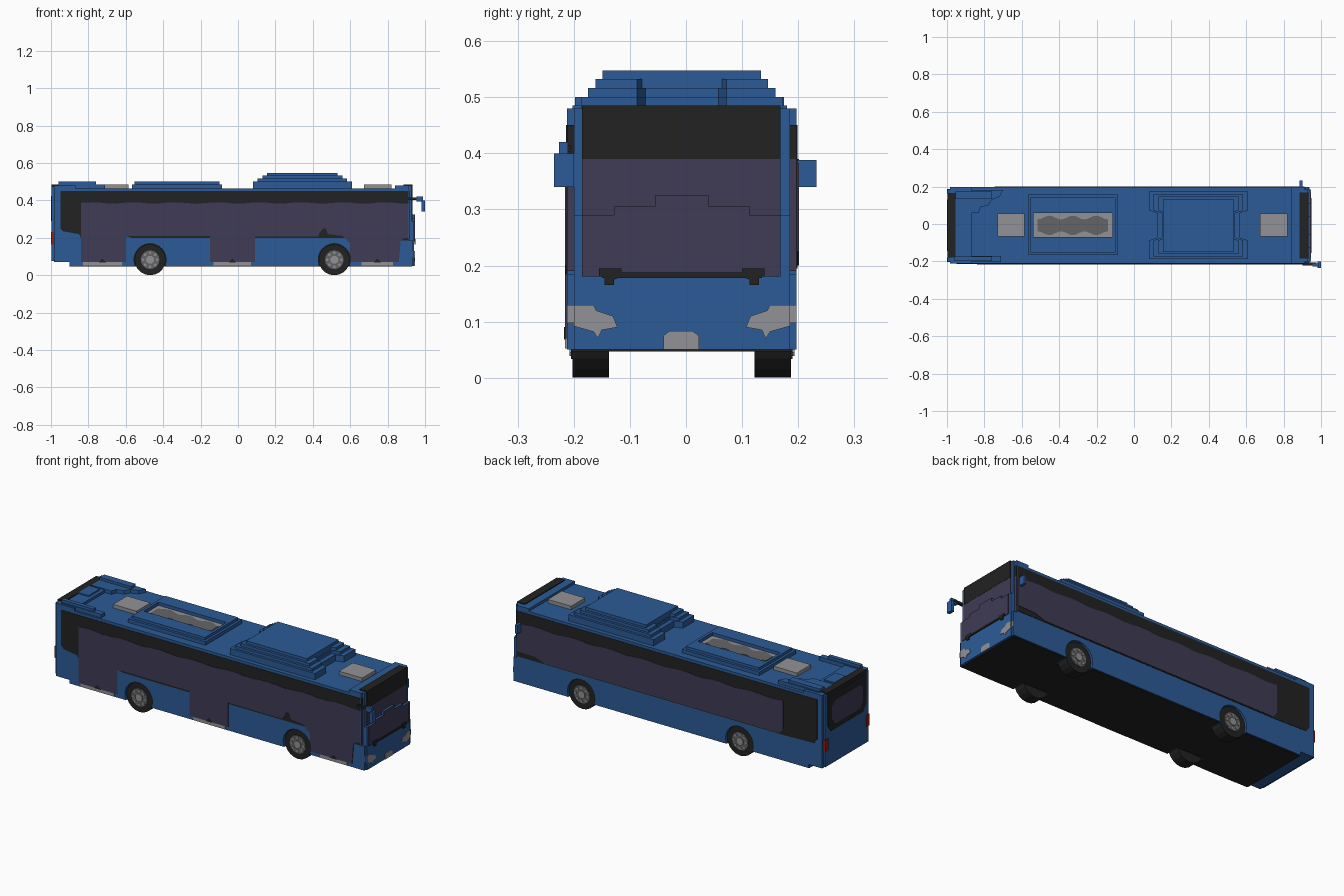
import bpy, bmesh, math
from mathutils import Vector

if "Cube" in bpy.data.objects:
    bpy.data.objects.remove(bpy.data.objects["Cube"])

YC = -0.0075                       # centre line of the bus
Y0, Y1 = -0.212, 0.197             # side walls


def material(name, rgb):
    m = bpy.data.materials.new(name)
    m.use_nodes = True
    m.diffuse_color = (*rgb, 1)
    b = m.node_tree.nodes["Principled BSDF"]
    b.inputs["Base Color"].default_value = (*rgb, 1)
    b.inputs["Roughness"].default_value = 0.8
    return m


BLUE = material("blue paint", (0.025, 0.105, 0.31))
BLACK = material("black trim", (0.016, 0.016, 0.016))
GLASS = material("purple glass", (0.05, 0.043, 0.09))
GREY = material("light grey", (0.29, 0.29, 0.31))
DARK = material("dark grey", (0.13, 0.13, 0.135))
RED = material("red lamp", (0.3, 0.012, 0.012))


def prism(name, pts, axis, a, b, mat):
    """Extrude a 2D outline along an axis from a to b."""
    place = {"x": lambda p: (a, p[0], p[1]),
             "y": lambda p: (p[0], a, p[1]),
             "z": lambda p: (p[0], p[1], a)}[axis]
    bm = bmesh.new()
    f = bm.faces.new([bm.verts.new(place(p)) for p in pts])
    res = bmesh.ops.extrude_face_region(bm, geom=[f])
    step = Vector([b - a if k == axis else 0 for k in "xyz"])
    bmesh.ops.translate(bm, vec=step, verts=[v for v in res["geom"] if isinstance(v, bmesh.types.BMVert)])
    bmesh.ops.recalc_face_normals(bm, faces=bm.faces)
    me = bpy.data.meshes.new(name)
    bm.to_mesh(me)
    bm.free()
    me.materials.append(mat)
    ob = bpy.data.objects.new(name, me)
    bpy.context.collection.objects.link(ob)
    return ob


def rect(a0, a1, b0, b1):
    return [(a0, b0), (a1, b0), (a1, b1), (a0, b1)]


def box(name, x0, x1, y0, y1, z0, z1, mat):
    return prism(name, rect(x0, x1, y0, y1), "z", z0, z1, mat)


def circle(cx, cz, r, n=20, start=0, end=360):
    last = n if end - start == 360 else n - 1
    angles = [math.radians(start + (end - start) * i / last) for i in range(n)]
    return [(cx + r * math.cos(t), cz + r * math.sin(t)) for t in angles]


def mirror_y(pts):
    return [(2 * YC - y, z) for y, z in pts]


WHEELS = (-0.47, 0.515)
R = 0.083

# Body shell with open wheel arches
outline = [(-0.985, 0.07), (-0.9, 0.07), (-0.9, 0.05)]
for wx in WHEELS:
    outline += circle(wx, R, 0.086, 15, 202.6, -22.6)
outline += [(0.915, 0.05), (0.915, 0.465), (-0.985, 0.465)]
prism("body", outline, "y", Y0, Y1, BLUE)
box("chassis_core", -0.88, 0.9, -0.13, 0.115, 0.047, 0.18, BLACK)
for i, (a, b) in enumerate(((-0.9, -0.557), (-0.383, 0.428), (0.602, 0.93))):
    box(f"floor_{i}", a, b, -0.205, 0.19, 0.047, 0.052, BLACK)

# Front end: lower nose with stepped top edge, upper cap
nose = [(-0.2, 0.05), (0.185, 0.05), (0.185, 0.29), (0.113, 0.29), (0.113, 0.305), (0.04, 0.305),
        (0.04, 0.325), (-0.055, 0.325), (-0.055, 0.305), (-0.128, 0.305), (-0.128, 0.29), (-0.2, 0.29)]
prism("nose", nose, "x", 0.9, 0.942, BLUE)
box("front_cap", 0.9, 0.928, -0.2, 0.185, 0.05, 0.48, BLUE)
box("front_roof_edge", 0.84, 0.915, Y0, Y1, 0.46, 0.48, BLUE)
for i, (a, b) in enumerate(((Y0, -0.2), (0.185, Y1))):
    box(f"lower_corner_{i}", 0.91, 0.935, a, b, 0.05, 0.185, BLUE)
    box(f"corner_glass_{i}", 0.914, 0.918, a, b, 0.19, 0.39, GLASS)
    box(f"corner_trim_{i}", 0.914, 0.918, a, b, 0.39, 0.45, BLACK)

# Windscreen
W0, W1 = -0.185, 0.168
lower_glass = [(max(W0, min(W1, y)), max(z, 0.18)) for y, z in nose]
prism("windscreen_lower", lower_glass, "x", 0.941, 0.946, GLASS)
box("windscreen_upper", 0.927, 0.932, W0, W1, 0.285, 0.39, GLASS)
box("destination_panel", 0.885, 0.933, W0, W1, 0.39, 0.485, BLACK)
box("wiper_bar", 0.944, 0.95, -0.15, 0.135, 0.178, 0.188, BLACK)
pivot = [(-0.155, 0.195), (-0.155, 0.18), (-0.145, 0.18), (-0.145, 0.165), (-0.128, 0.165),
         (-0.128, 0.175), (-0.115, 0.18), (-0.115, 0.195)]
lamp = [(-0.2, 0.13), (-0.165, 0.13), (-0.16, 0.12), (-0.13, 0.11), (-0.122, 0.09), (-0.15, 0.085),
        (-0.157, 0.07), (-0.165, 0.082), (-0.2, 0.092)]
for side, flip in (("right", lambda p: p), ("left", mirror_y)):
    prism(f"wiper_pivot_{side}", flip(pivot), "x", 0.944, 0.95, BLACK)
    prism(f"headlight_{side}", flip(lamp), "x", 0.941, 0.945, GREY)
    prism(f"headlight_corner_{side}", flip(rect(Y0, -0.2, 0.098, 0.13)), "x", 0.934, 0.938, GREY)
prism("number_plate", [(-0.04, 0.05), (0.023, 0.05), (0.023, 0.075), (0.012, 0.083),
                       (-0.03, 0.083), (-0.04, 0.075)], "x", 0.941, 0.945, GREY)


# Side glazing with a gently scalloped upper edge
def scallop(x_from, x_to, z, n=34):
    xs = [x_from + (x_to - x_from) * i / n for i in range(n + 1)]
    return [(x, z - 0.008 * abs(math.cos(x * 14)) ** 3) for x in xs]


trim_right = [(-0.95, 0.25), (-0.935, 0.235), (-0.85, 0.22), (-0.84, 0.2), (-0.6, 0.2),
              (0.912, 0.185), (0.912, 0.45), (-0.95, 0.45)]
trim_right[4:5] = [(-0.6, 0.21), (-0.57, 0.2), (0.43, 0.2), (0.6, 0.2)]
prism("side_trim_right", trim_right, "y", Y0, Y0 - 0.002, BLACK)
glass_right = [(-0.84, 0.07), (-0.6, 0.07), (-0.6, 0.21), (-0.15, 0.21), (-0.15, 0.07), (0.09, 0.07),
               (0.09, 0.208), (0.43, 0.208), (0.435, 0.225), (0.455, 0.25), (0.47, 0.25), (0.48, 0.22),
               (0.56, 0.21), (0.6, 0.17), (0.6, 0.07), (0.86, 0.07), (0.87, 0.185), (0.89, 0.2), (0.912, 0.2)]
prism("side_glass_right", glass_right + scallop(0.912, -0.84, 0.39), "y", Y0, Y0 - 0.004, GLASS)
for i, (a, b) in enumerate(((-0.83, -0.62), (-0.13, 0.07), (0.66, 0.83))):
    m = (a + b) / 2
    prism(f"door_sill_{i}", rect(a, b, 0.052, 0.07), "y", Y0, Y0 - 0.004, GREY)
    prism(f"door_latch_{i}", [(m - 0.02, 0.068), (m + 0.02, 0.068), (m, 0.09)], "y", Y0, Y0 - 0.005, BLACK)

trim_left = [(-0.955, 0.225), (-0.935, 0.2), (-0.75, 0.195), (0.912, 0.195), (0.912, 0.45), (-0.955, 0.45)]
prism("side_trim_left", trim_left, "y", Y1, Y1 + 0.002, BLACK)
glass_left = [(-0.745, 0.23), (-0.72, 0.2), (0.74, 0.2), (0.8, 0.222), (0.912, 0.225)]
prism("side_glass_left", glass_left + scallop(0.912, -0.745, 0.39), "y", Y1, Y1 + 0.004, GLASS)

# Rear end
box("rear_cap", -0.996, -0.98, -0.2, 0.185, 0.075, 0.475, BLUE)
box("rear_roof_edge", -0.985, -0.87, Y0, Y1, 0.46, 0.48, BLUE)
box("rear_top_trim", -0.997, -0.955, -0.178, 0.165, 0.462, 0.485, BLACK)
rear_frame = [(-0.15, 0.26), (0.135, 0.26), (0.165, 0.3), (0.165, 0.465), (-0.18, 0.465), (-0.18, 0.3)]
prism("rear_window_frame", rear_frame, "x", -0.995, -0.998, BLACK)
rear_glass = [(-0.12, 0.29), (0.105, 0.29), (0.13, 0.32), (0.13, 0.4), (0.105, 0.425),
              (-0.12, 0.425), (-0.145, 0.4), (-0.145, 0.32)]
prism("rear_window", rear_glass, "x", -0.997, -1.0, GLASS)
for i, (a, b) in enumerate(((-0.203, -0.178), (0.163, 0.188))):
    box(f"tail_lamp_{i}", -1.0, -0.975, a, b, 0.165, 0.23, RED)

# Roof: rear engine cover, rails and hatches
cover = [(-0.955, 0.06), (-0.83, 0.06), (-0.82, 0.09), (-0.78, 0.1), (-0.76, 0.13), (-0.72, 0.145),
         (-0.7, 0.18), (-0.955, 0.18)]
prism("engine_cover", cover, "z", 0.46, 0.485, BLUE)
box("engine_cover_top", -0.955, -0.76, 0.135, 0.175, 0.48, 0.5, BLUE)
box("rear_rail", -0.96, -0.71, -0.202, -0.17, 0.46, 0.485, BLUE)
box("rear_rail_top", -0.96, -0.76, -0.198, -0.175, 0.48, 0.5, BLUE)
box("roof_box", -0.955, -0.89, -0.055, 0.045, 0.46, 0.487, BLUE)
for side, a, b in (("rear", -0.73, -0.585), ("front", 0.675, 0.82)):
    box(f"hatch_{side}", a, b, -0.067, 0.057, 0.46, 0.485, GREY)

# Roof: recessed fan unit
for n, inset, top in (("lower", 0, 0.485), ("upper", 0.014, 0.5)):
    x0, x1, y0, y1 = -0.567 + inset, -0.085 - inset, -0.167 + inset, 0.157 - inset
    box(f"fan_unit_{n}_rear", x0, -0.537, y0, y1, 0.46, top, BLUE)
    box(f"fan_unit_{n}_front", -0.115, x1, y0, y1, 0.46, top, BLUE)
    box(f"fan_unit_{n}_right", -0.537, -0.115, y0, -0.07, 0.46, top, BLUE)
    box(f"fan_unit_{n}_left", -0.537, -0.115, 0.06, y1, 0.46, top, BLUE)
box("fan_tray", -0.54, -0.112, -0.073, 0.063, 0.46, 0.482, GREY)
wave = [(-0.515 + 0.375 * i / 24, 0.042 - 0.01 * math.cos(2 * math.pi * 3 * i / 24)) for i in range(25)]
fans = [(x, YC + h) for x, h in wave] + [(x, YC - h) for x, h in reversed(wave)]
prism("fan_grille", fans, "z", 0.48, 0.485, DARK)

# Roof: stepped air conditioning unit, notched at both ends
for i, top in enumerate((0.5, 0.516, 0.532, 0.548)):
    d = 0.013 * i
    x0, x1 = 0.08 + 0.025 * i, 0.61 - 0.026 * i
    h = 0.18 - d
    n = 0.045 if i < 3 else 0
    w = 0.08
    half = [(x0, h), (x0, w), (x0 + n, w - 0.015), (x0 + n, 0.015 - w), (x0, -w), (x0, -h),
            (x1, -h), (x1, -w), (x1 - n, 0.015 - w), (x1 - n, w - 0.015), (x1, w), (x1, h)]
    prism(f"air_unit_{i}", [(x, YC + y) for x, y in half], "z", 0.46, top, BLUE)

# Mirrors
box("mirror_arm_right", 0.9, 0.975, -0.222, -0.206, 0.403, 0.415, BLACK)
box("mirror_bracket_right", 0.955, 0.99, -0.226, -0.21, 0.393, 0.42, BLUE)
box("mirror_right", 0.982, 1.0, -0.235, -0.2, 0.34, 0.4, BLUE)
box("mirror_left", 0.885, 0.9, 0.19, 0.233, 0.34, 0.388, BLUE)

# Wheels
for name, wx in zip(("rear", "front"), WHEELS):
    for side, out, inn in (("right", -0.202, -0.137), ("left", 0.187, 0.122)):
        s = 1 if out > 0 else -1
        tag = f"{name}_{side}"
        prism(f"tyre_{tag}", circle(wx, R, R), "y", inn, out, BLACK)
        prism(f"rim_{tag}", circle(wx, R, 0.05, 16), "y", out, out + s * 0.003, DARK)
        prism(f"hub_{tag}", circle(wx, R, 0.022, 10), "y", out, out + s * 0.009, GREY)
        for k in range(8):
            t = math.tau * k / 8
            prism(f"bolt_{tag}_{k}", circle(wx + 0.038 * math.cos(t), R + 0.038 * math.sin(t), 0.007, 6),
                  "y", out, out + s * 0.006, GREY)
